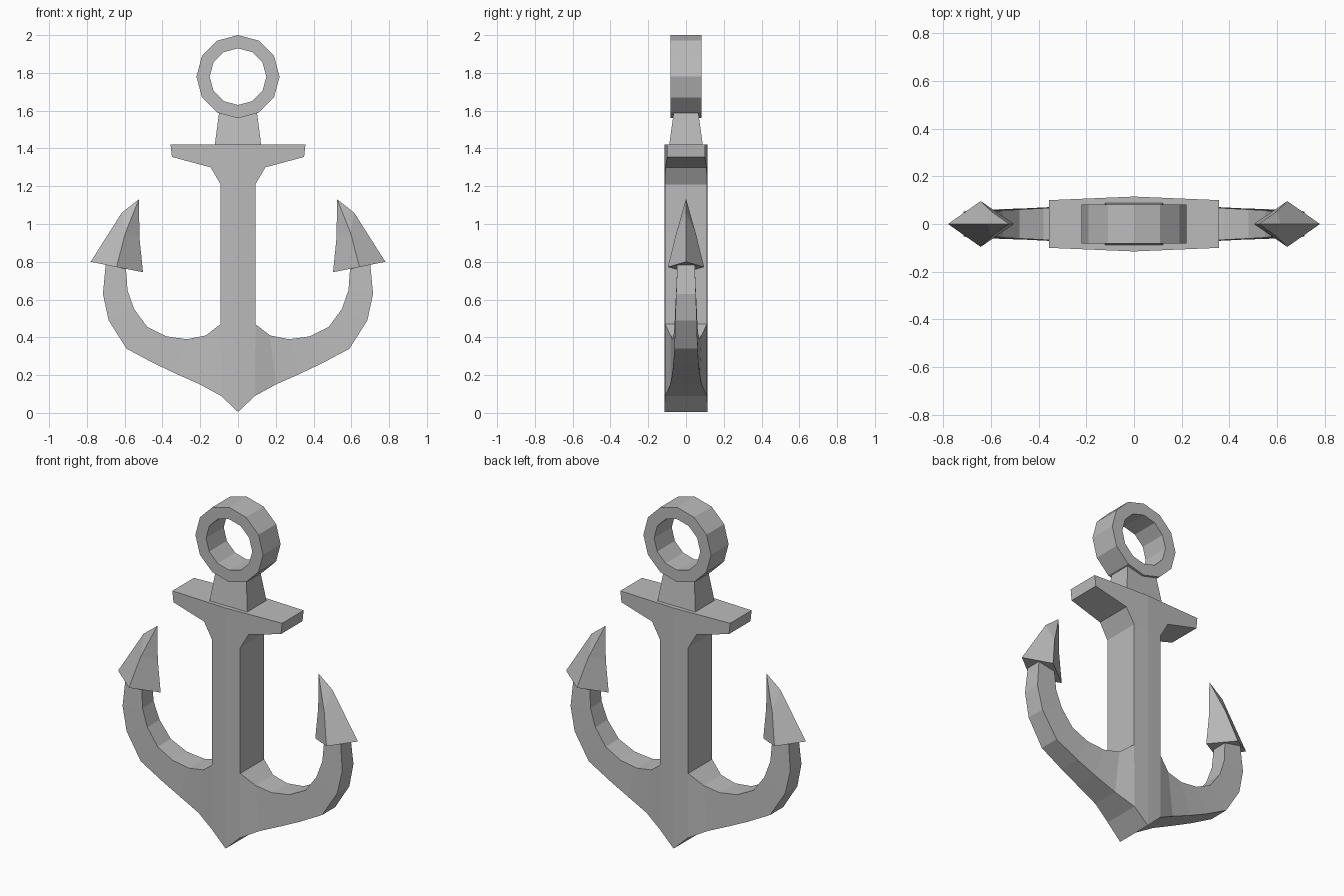
import bpy, bmesh
from math import sin, cos, pi

cube = bpy.data.objects.get("Cube")
if cube:
    bpy.data.objects.remove(cube)

GREY = (0.5, 0.5, 0.5, 1)
iron = bpy.data.materials.new("grey iron")
iron.use_nodes = True
iron.diffuse_color = GREY
iron.node_tree.nodes["Principled BSDF"].inputs["Base Color"].default_value = GREY


def add_object(name, bm):
    bmesh.ops.remove_doubles(bm, verts=bm.verts, dist=0.0005)
    bmesh.ops.recalc_face_normals(bm, faces=bm.faces)
    mesh = bpy.data.meshes.new(name)
    bm.to_mesh(mesh)
    bm.free()
    mesh.materials.append(iron)
    obj = bpy.data.objects.new(name, mesh)
    bpy.context.collection.objects.link(obj)
    return obj


def loft(name, loops, closed=False):
    """Join loops of points into a skin, capped unless closed on itself."""
    bm = bmesh.new()
    rows = [[bm.verts.new(p) for p in loop] for loop in loops]
    pairs = list(zip(rows, rows[1:]))
    if closed:
        pairs.append((rows[-1], rows[0]))
    else:
        bm.faces.new(rows[0])
        bm.faces.new(rows[-1])
    for a, b in pairs:
        for i in range(len(a)):
            j = (i + 1) % len(a)
            bm.faces.new((a[i], a[j], b[j], b[i]))
    return add_object(name, bm)


# Body: half-profile strips of (outer x, z, inner x, z, half depth)
arm = [
    (0, 0.005, 0, 0.47, 0.115),
    (0.09, 0.09, 0.092, 0.47, 0.111),
    (0.20, 0.15, 0.17, 0.41, 0.082),
    (0.33, 0.208, 0.27, 0.39, 0.072),
    (0.45, 0.265, 0.38, 0.405, 0.066),
    (0.59, 0.34, 0.48, 0.455, 0.061),
    (0.685, 0.49, 0.55, 0.55, 0.057),
    (0.715, 0.63, 0.585, 0.65, 0.052),
    (0.70, 0.79, 0.595, 0.79, 0.046),
]
# Shank and crossbar: (half width, z)
shank = [(0.092, 0.47), (0.092, 1.21), (0.145, 1.30), (0.35, 1.355), (0.357, 1.42)]

strips = [
    [((ox, -t, oz), (ix, -t, iz)) for ox, oz, ix, iz, t in arm],
    [((0, -0.115, z), (x, -0.115 + 0.042 * x, z)) for x, z in shank],
]
bm = bmesh.new()
for strip in strips:
    for (a, b), (c, d) in zip(strip, strip[1:]):
        for side in (1, -1):
            bm.faces.new([bm.verts.new((side * x, y, z)) for x, y, z in (a, c, d, b)])
bmesh.ops.remove_doubles(bm, verts=bm.verts, dist=0.003)

# Close the body with a mirrored back and side walls
rim = [e for e in bm.edges if e.is_boundary]
front = list(bm.faces)
back = {v: bm.verts.new((v.co.x, -v.co.y, v.co.z)) for v in list(bm.verts)}
for f in front:
    bm.faces.new([back[v] for v in reversed(f.verts)])
for e in rim:
    a, b = e.verts
    bm.faces.new((a, b, back[b], back[a]))
add_object("anchor_body", bm)

# Pointed flukes: diamond sections of (outer x, z, ridge x, z, half depth, inner x, z)
sections = [
    (0.78, 0.80, 0.643, 0.772, 0.096, 0.503, 0.745),
    (0.615, 1.06, 0.597, 0.95, 0.052, 0.522, 0.93),
    (0.526, 1.13, 0.525, 1.13, 0.001, 0.524, 1.13),
]
for side, label in ((1, "left"), (-1, "right")):
    loft(label + "_fluke", [
        [(side * ox, 0, oz), (side * rx, t, rz), (side * ix, 0, iz), (side * rx, -t, rz)]
        for ox, oz, rx, rz, t, ix, iz in sections])

# Tapered neck between crossbar and ring
loft("ring_neck", [
    [(-w, -d, z), (w, -d, z), (w, d, z), (-w, d, z)]
    for w, d, z in ((0.124, 0.09, 1.41), (0.10, 0.065, 1.592))])

# Twelve-sided ring with a square section
SIDES, DEPTH = 12, 0.082
ring = []
for i in range(SIDES):
    a = 2 * pi * i / SIDES
    ring.append([(r * cos(a), y, 1.78 + r * sin(a))
                 for r, y in ((0.22, -DEPTH), (0.22, DEPTH), (0.15, DEPTH), (0.15, -DEPTH))])
loft("top_ring", ring, closed=True)
